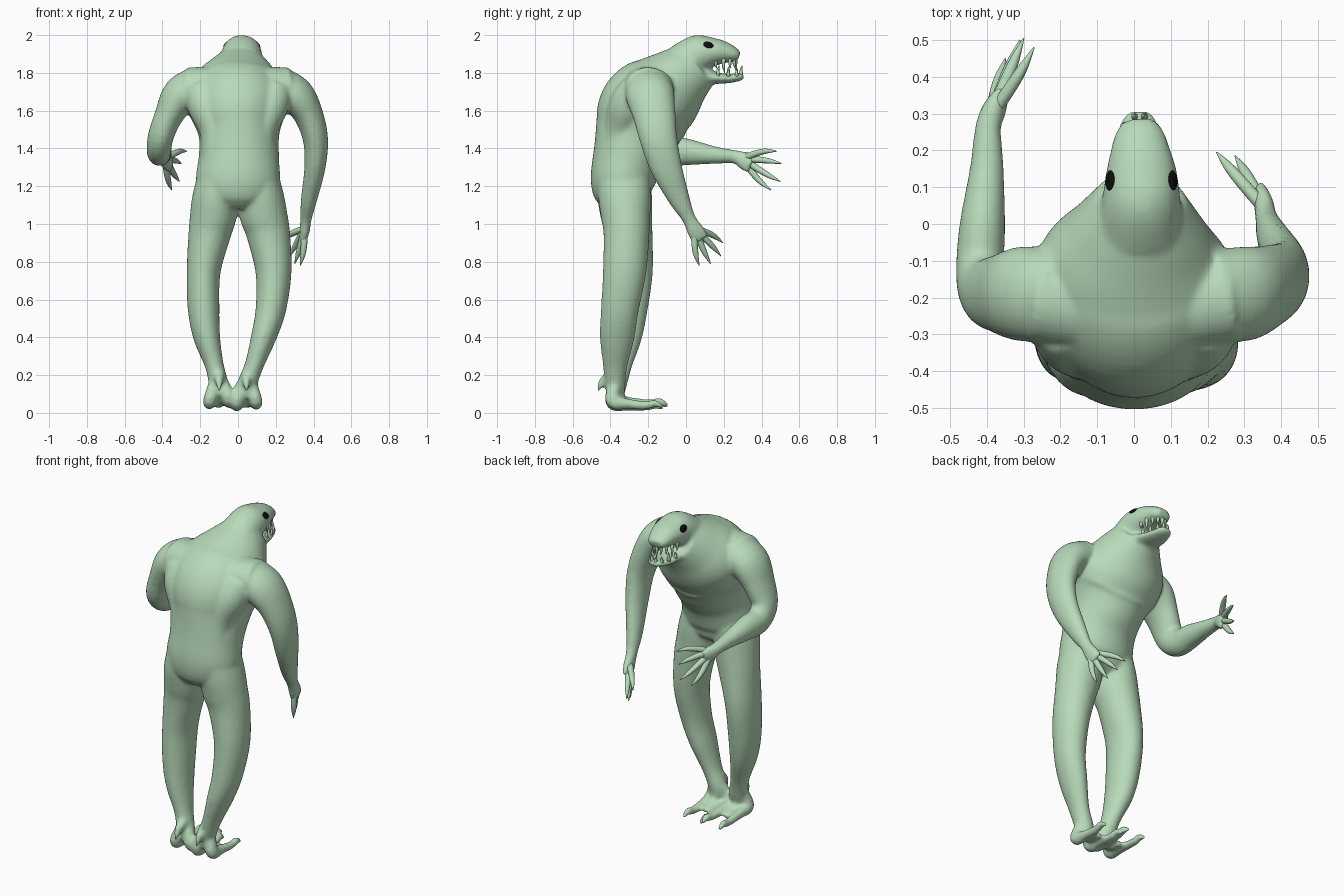
import bpy, bmesh, math
from mathutils import Vector, Matrix


def material(name, rgb):
    m = bpy.data.materials.new(name)
    m.diffuse_color = (*rgb, 1)
    return m


GREEN = material("pale green skin", (0.48, 0.70, 0.49))
BLACK = material("black eye", (0.004, 0.004, 0.004))


def add_object(name, bm, mat):
    bmesh.ops.recalc_face_normals(bm, faces=bm.faces)
    for f in bm.faces:
        f.smooth = True
    me = bpy.data.meshes.new(name)
    bm.to_mesh(me)
    bm.free()
    me.materials.append(mat)
    ob = bpy.data.objects.new(name, me)
    bpy.context.collection.objects.link(ob)
    return ob


def catmull(pts, steps):
    """Smooth curve through points of any dimension."""
    P = [pts[0]] + list(pts) + [pts[-1]]
    out = []
    for i in range(1, len(P) - 2):
        for s in range(steps):
            t = s / steps
            out.append([0.5 * (2 * b + (c - a) * t + (2 * a - 5 * b + 4 * c - d) * t * t
                               + (3 * b - a - 3 * c + d) * t ** 3)
                        for a, b, c, d in zip(*P[i - 1:i + 3])])
    out.append(list(pts[-1]))
    return out


def tube(bm, pts, ref=(1, 0, 0), sides=24, steps=5):
    """Loft of elliptical rings; each point is x, y, z, radius along ref, other radius."""
    pts = catmull(pts, steps)
    ref = Vector(ref)
    rings = []
    for i, p in enumerate(pts):
        c = Vector(p[:3])
        t = (Vector(pts[min(i + 1, len(pts) - 1)][:3]) - Vector(pts[max(i - 1, 0)][:3])).normalized()
        u = (ref - t * ref.dot(t)).normalized()
        v = t.cross(u)
        rings.append([bm.verts.new(c + u * p[3] * math.cos(k * math.tau / sides)
                                   + v * p[4] * math.sin(k * math.tau / sides)) for k in range(sides)])
    for r, s in zip(rings, rings[1:]):
        for k in range(sides):
            n = (k + 1) % sides
            bm.faces.new((r[k], r[n], s[n], s[k]))
    bm.faces.new(rings[0][::-1])
    bm.faces.new(rings[-1])


body = bmesh.new()

# hunched torso and neck
tube(body, [(0, -.325, 1.09, .10, .09), (0, -.33, 1.13, .18, .14), (0, -.335, 1.22, .222, .17),
            (.005, -.305, 1.36, .212, .188), (.005, -.262, 1.48, .215, .225), (0, -.21, 1.61, .262, .25),
            (0, -.11, 1.70, .265, .22), (.01, -.02, 1.78, .195, .172), (.02, .07, 1.85, .12, .13)],
     sides=48, steps=8)
# shoulder yoke
tube(body, [(-.27, -.2, 1.72, .12, .11), (0, -.23, 1.72, .13, .115), (.27, -.2, 1.72, .12, .11)], ref=(0, 1, 0))
# back muscles
for s in (-1, 1):
    tube(body, [(s * .11, -.355, 1.28, .09, .10), (s * .11, -.345, 1.48, .09, .09), (s * .165, -.31, 1.62, .1, .1),
                (s * .19, -.26, 1.70, .1, .1)])
# skull and snout
tube(body, [(.015, -.03, 1.85, .12, .10), (.02, .065, 1.898, .107, .104), (.02, .14, 1.91, .097, .078),
            (.017, .2, 1.908, .082, .06), (.015, .25, 1.897, .066, .042), (.013, .28, 1.887, .045, .026)])
# lower jaw
tube(body, [(.02, .04, 1.79, .10, .07), (.018, .14, 1.775, .085, .036), (.015, .22, 1.77, .07, .025),
            (.013, .28, 1.778, .05, .022), (.012, .305, 1.785, .032, .016)])
# hanging right arm, then raised left arm
tube(body, [(.2, -.19, 1.74, .10, .12), (.3, -.19, 1.685, .10, .13), (.368, -.17, 1.59, .08, .115),
            (.41, -.145, 1.45, .067, .10), (.407, -.105, 1.3, .056, .085), (.376, -.035, 1.13, .043, .057),
            (.36, .015, 1.03, .031, .037), (.353, .05, .965, .027, .047), (.342, .08, .915, .02, .047)])
tube(body, [(-.2, -.19, 1.74, .10, .12), (-.3, -.19, 1.685, .10, .13), (-.368, -.19, 1.57, .076, .108),
            (-.41, -.18, 1.46, .068, .09), (-.418, -.11, 1.392, .066, .08), (-.412, .0, 1.382, .062, .072),
            (-.40, .15, 1.365, .047, .047), (-.397, .26, 1.355, .036, .036), (-.38, .31, 1.335, .033, .05),
            (-.36, .35, 1.315, .022, .05)])
# legs
tube(body, [(-.10, -.33, 1.28, .105, .14), (-.118, -.325, 1.15, .122, .145), (-.13, -.315, 1.05, .124, .138),
            (-.15, -.305, .95, .113, .128), (-.182, -.30, .75, .09, .125),
            (-.182, -.315, .55, .084, .112), (-.165, -.33, .4, .071, .096), (-.125, -.35, .25, .05, .064),
            (-.10, -.365, .14, .053, .05), (-.10, -.37, .09, .045, .04)])
tube(body, [(.10, -.33, 1.28, .105, .14), (.12, -.325, 1.15, .122, .14), (.135, -.32, 1.05, .126, .132),
            (.16, -.315, .95, .116, .122), (.188, -.325, .75, .096, .115),
            (.174, -.35, .55, .081, .1), (.135, -.365, .4, .067, .092), (.085, -.375, .25, .05, .065),
            (.045, -.375, .14, .053, .053), (.045, -.37, .08, .045, .042)])
# two long splayed toes and a heel spur on each foot
for ax, tip, drop in ((-.1, -.095, .01), (.045, -.12, 0)):
    for dx, low in ((-.05, 0), (.05, .008)):
        x, e, h = ax + dx, tip, drop + low
        tube(body, [(ax + dx * .5, -.375, .15, .034, .034), (x, -.388, .055 + h, .036, .04),
                    (x, -.31, .04 + h, .029, .029), (x + dx * .1, e - .09, .032 + h, .024, .022),
                    (x + dx * .15, e - .045, .042 + h, .021, .021), (x + dx * .15, e, .022 + h, .009, .009)], sides=14)
    tube(body, [(ax, -.375, .13, .034, .034), (ax, -.33, .06, .026, .026), (ax, -.24, .04, .018, .016)], sides=14)
    tube(body, [(ax, -.39, .2, .033, .033), (ax, -.44, .165, .022, .024), (ax, -.468, .115, .008, .008)], sides=12)

ob = add_object("body", body, GREEN)
rm = ob.modifiers.new("merge", 'REMESH')
rm.mode = 'VOXEL'
rm.voxel_size = 0.0095
rm.use_smooth_shade = True
sm = ob.modifiers.new("soften", 'SMOOTH')
sm.factor = 0.5
sm.iterations = 12

# fingers ending in claws
HANDS = {
    "right_fingers": ((.353, .045, .975), [(.33, .07, .78), (.30, .13, .79), (.275, .185, .83), (.225, .195, .9)]),
    "left_fingers": ((-.385, .30, 1.345), [(-.272, .48, 1.385), (-.30, .505, 1.32), (-.31, .5, 1.225),
                                           (-.35, .45, 1.18)]),
}
for name, (base, tips) in HANDS.items():
    bm = bmesh.new()
    b = Vector(base)
    mid = sum((Vector(t) for t in tips), Vector()) / 4
    for t in tips:
        t = Vector(t)
        spread = (t - mid) * 0.12
        tube(bm, [(*b, .018, .018), (*(b.lerp(t, .4) + spread), .017, .017),
                  (*(b.lerp(t, .7) + spread), .013, .013), (*t, .002, .002)], sides=12)
    add_object(name, bm, GREEN)

# pointed teeth around both jaws
for name, n, rx, y0, ry, z, length in (("upper_teeth", 9, .066, .15, .113, 1.875, -.062),
                                       ("lower_teeth", 8, .062, .16, .135, 1.782, .048)):
    bm = bmesh.new()
    for i in range(n):
        a = (2 * i / (n - 1) - 1) * 1.5
        p = Vector((.015 + rx * math.sin(a), y0 + ry * math.cos(a), z))
        L = length * (1.2 if i % 3 == 1 else .85)
        tube(bm, [(*p, .011, .011), (p.x, p.y, z + L * .6, .007, .007),
                  (p.x * 1.03, p.y + .006, z + L, .001, .001)], sides=8, steps=2)
    add_object(name, bm, GREEN)

# flat oval eyes
for name, s in (("left_eye", -1), ("right_eye", 1)):
    bm = bmesh.new()
    bmesh.ops.create_uvsphere(bm, u_segments=24, v_segments=12, radius=1)
    n = Vector((s * 8.7, 1.2, 5.9)).normalized()
    fwd = Vector((0, 1, -.25))
    fwd = (fwd - n * fwd.dot(n)).normalized()
    rot = Matrix((fwd, n.cross(fwd), n)).transposed()
    c = Vector((.02 + s * .085, .118, 1.948))
    for v in bm.verts:
        v.co = c + rot @ Vector((v.co.x * .028, v.co.y * .02, v.co.z * .008))
    add_object(name, bm, BLACK)
